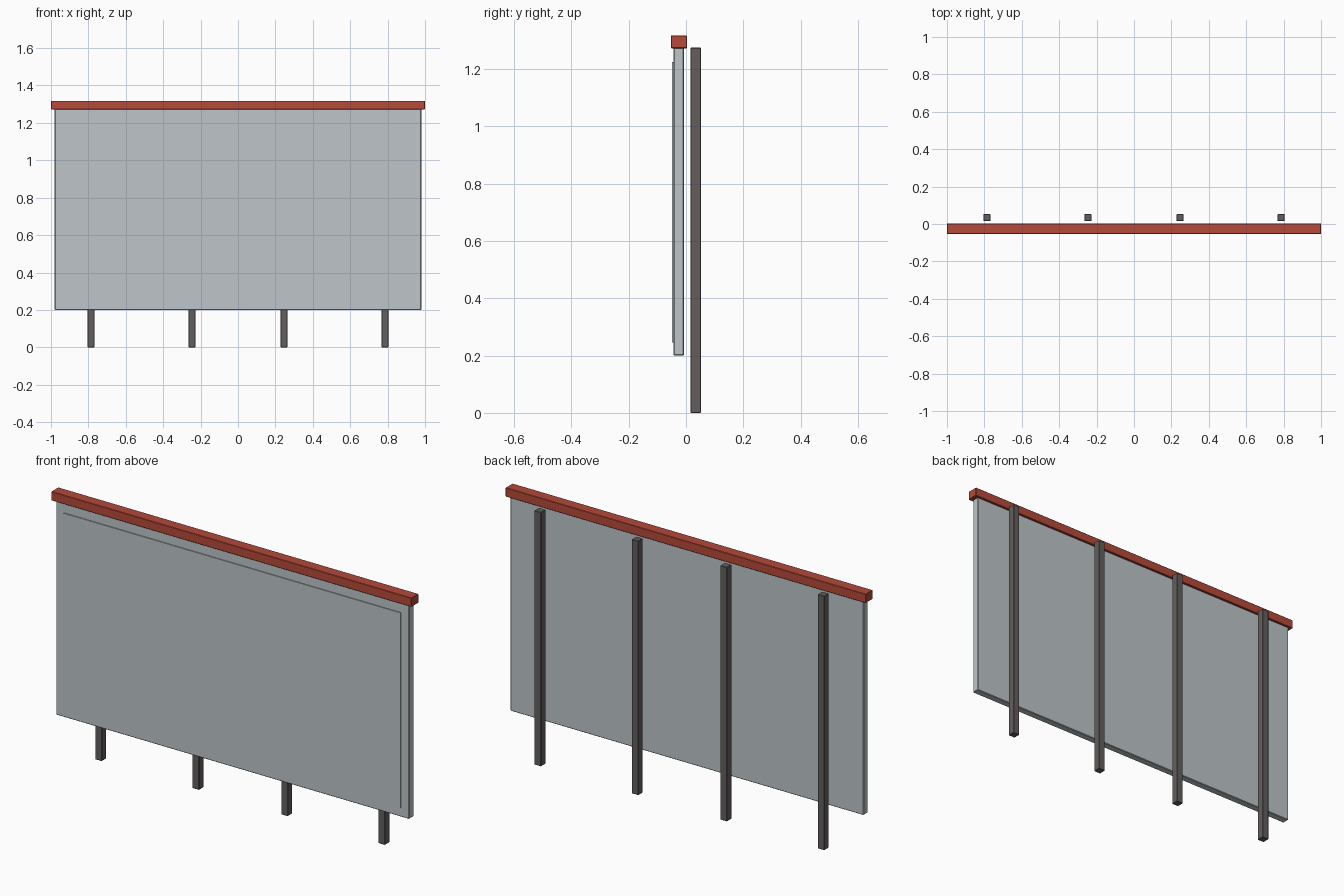
import bpy

if "Cube" in bpy.data.objects:
    bpy.data.objects.remove(bpy.data.objects["Cube"])


def material(name, rgb):
    m = bpy.data.materials.new(name)
    m.diffuse_color = (*rgb, 1.0)
    m.use_nodes = True
    m.node_tree.nodes["Principled BSDF"].inputs["Base Color"].default_value = m.diffuse_color
    return m


PANEL = material("pale grey panel", (0.51, 0.56, 0.58))
CAP = material("brick red", (0.46, 0.067, 0.041))
POST = material("dark grey steel", (0.125, 0.112, 0.112))


def box(name, x, y, z, mat, bevel=0.0):
    """Box from (min, max) ranges, with an optional slightly eased edge."""
    bpy.ops.mesh.primitive_cube_add(
        size=1, location=[(a + b) / 2 for a, b in (x, y, z)])
    ob = bpy.context.object
    ob.name = name
    ob.scale = [b - a for a, b in (x, y, z)]
    bpy.ops.object.transform_apply(location=False, rotation=False, scale=True)
    ob.data.materials.append(mat)
    if bevel:
        mod = ob.modifiers.new("eased edges", "BEVEL")
        mod.width = bevel
        mod.segments = 1
    return ob


# Main board and the thin raised face on its front
box("board", (-0.98, 0.98), (-0.044, -0.007), (0.20, 1.275), PANEL, 0.003)
box("board_face", (-0.935, 0.935), (-0.049, -0.043), (0.245, 1.225), PANEL)

# Cap rail along the top
box("cap_rail", (-1.0, 1.0), (-0.053, 0.003), (1.273, 1.318), CAP, 0.002)

# Four posts standing behind the board
for i, cx in enumerate((-0.786, -0.246, 0.246, 0.786)):
    box(f"post_{i + 1}", (cx - 0.0185, cx + 0.0185), (0.016, 0.053),
        (0.0, 1.275), POST, 0.002)
